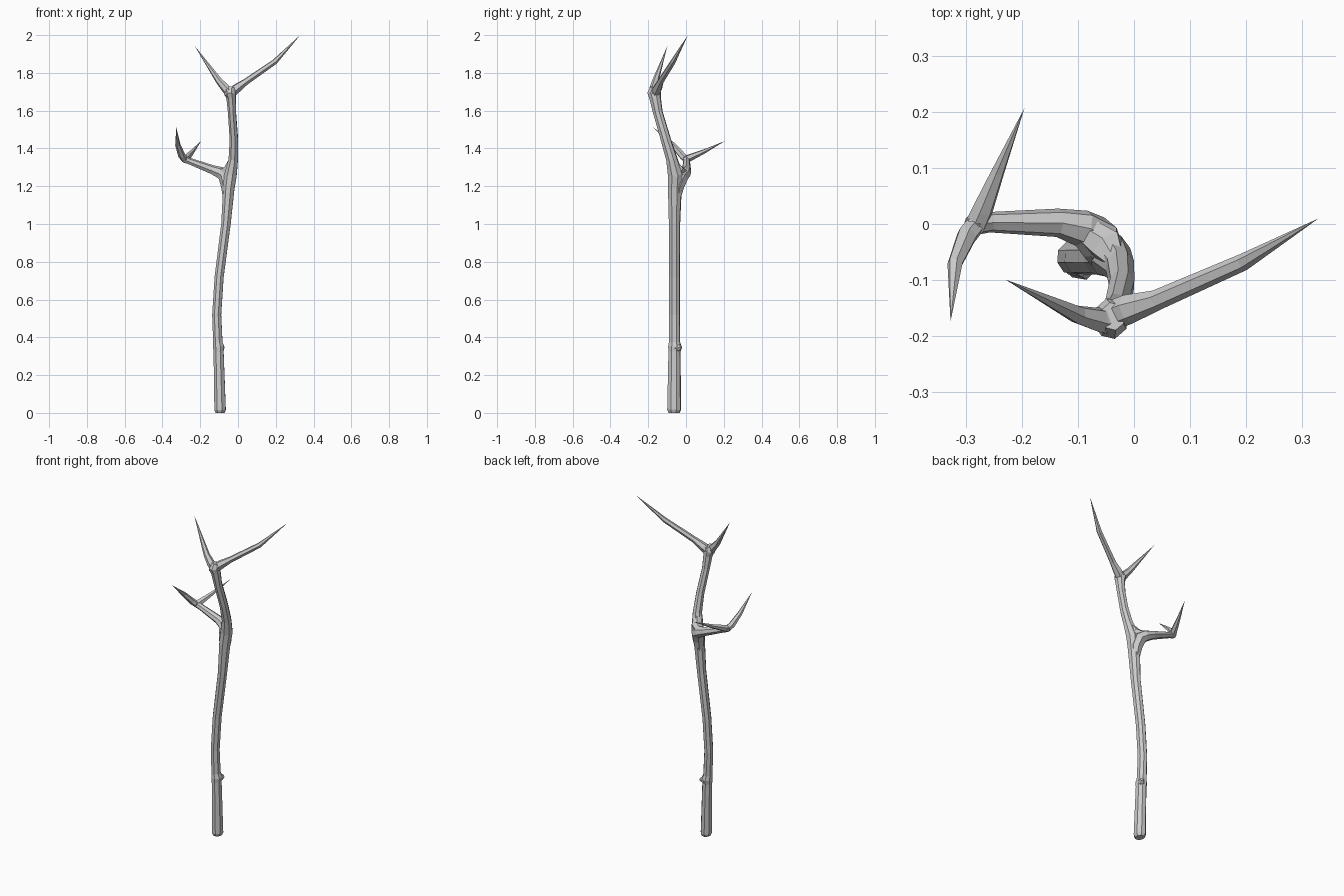
import bpy, bmesh, math, random
from mathutils import Vector

random.seed(4)


def limb(name, path, sides=7, twist=0.0, jitter=0.05, depth=1.0):
    """Faceted tube through (x, y, z, radius) points; radius 0 makes a spike tip."""
    pts = [Vector(p[:3]) for p in path]
    bm = bmesh.new()
    rings = []
    wobble = [1 + random.uniform(-jitter, jitter) for _ in range(sides)]
    u = None
    for i, p in enumerate(pts):
        t = (pts[min(i + 1, len(pts) - 1)] - pts[max(i - 1, 0)]).normalized()
        if u is None:
            u = Vector((1, 0, 0)) if abs(t.x) < 0.7 else Vector((0, 1, 0))
        u = (u - t * u.dot(t)).normalized()
        v = t.cross(u) * depth
        r = path[i][3]
        if r == 0:
            rings.append([bm.verts.new(p)])
            continue
        ring = []
        for k in range(sides):
            a = twist + 2 * math.pi * k / sides
            ring.append(bm.verts.new(p + (u * math.cos(a) + v * math.sin(a)) * r * wobble[k]))
        rings.append(ring)
    for a, b in zip(rings, rings[1:]):
        for k in range(sides):
            n = (k + 1) % sides
            if len(b) == 1:
                bm.faces.new((a[k], a[n], b[0]))
            else:
                bm.faces.new((a[k], a[n], b[n], b[k]))
    bm.faces.new(rings[0][::-1])
    if len(rings[-1]) > 1:
        bm.faces.new(rings[-1])
    bmesh.ops.recalc_face_normals(bm, faces=bm.faces)
    for v in bm.verts:                      # keep the foot on the ground
        v.co.z = max(v.co.z, 0)
    me = bpy.data.meshes.new(name)
    bm.to_mesh(me)
    bm.free()
    ob = bpy.data.objects.new(name, me)
    bpy.context.collection.objects.link(ob)
    return ob


# Main stem, rising and leaning back over to the front at the top
limb("trunk", [
    (-0.095, -0.062, 0.000, 0.026), (-0.095, -0.062, 0.016, 0.033),
    (-0.103, -0.060, 0.325, 0.029), (-0.103, -0.058, 0.350, 0.032),
    (-0.107, -0.060, 0.375, 0.027), (-0.113, -0.060, 0.520, 0.026),
    (-0.100, -0.060, 0.720, 0.026), (-0.064, -0.060, 1.000, 0.027),
    (-0.049, -0.058, 1.190, 0.033), (-0.040, -0.055, 1.260, 0.036),
    (-0.025, -0.075, 1.345, 0.027), (-0.022, -0.107, 1.450, 0.024),
    (-0.032, -0.148, 1.590, 0.023), (-0.036, -0.162, 1.665, 0.027),
    (-0.042, -0.168, 1.695, 0.032), (-0.038, -0.164, 1.724, 0.022)],
    sides=8, twist=0.3, depth=1.14)

# Small knot on the lower stem
limb("trunk_knot", [
    (-0.100, -0.055, 0.342, 0.028), (-0.086, -0.036, 0.347, 0.018),
    (-0.079, -0.026, 0.351, 0.009)], sides=6)

# Side branch to the left, ending in a fork
limb("side_branch", [
    (-0.052, -0.057, 1.120, 0.024), (-0.054, -0.045, 1.200, 0.035),
    (-0.064, -0.026, 1.254, 0.040), (-0.090, -0.008, 1.270, 0.033),
    (-0.135, 0.002, 1.287, 0.025), (-0.255, 0.003, 1.332, 0.018),
    (-0.285, 0.000, 1.345, 0.020), (-0.297, -0.002, 1.350, 0.012)], twist=0.4)

# Web closing the crotch between stem and side branch
limb("branch_web", [
    (-0.030, -0.068, 1.340, 0.018), (-0.045, -0.042, 1.285, 0.032),
    (-0.080, -0.015, 1.272, 0.026)], sides=6)

# Pointed twigs: side fork and top fork
twigs = {
    "side_twig_front": [
        (-0.280, 0.002, 1.340, 0.018), (-0.298, -0.020, 1.362, 0.019),
        (-0.319, -0.070, 1.420, 0.014), (-0.327, -0.174, 1.512, 0)],
    "side_twig_back": [
        (-0.284, -0.006, 1.340, 0.020), (-0.270, 0.025, 1.353, 0.019),
        (-0.243, 0.092, 1.382, 0.012), (-0.195, 0.207, 1.440, 0)],
    "top_spike_right": [
        (-0.050, -0.168, 1.680, 0.026), (-0.010, -0.152, 1.716, 0.026),
        (0.040, -0.136, 1.752, 0.018), (0.195, -0.068, 1.859, 0.015),
        (0.329, 0.010, 2.000, 0)],
    "top_spike_left": [
        (-0.025, -0.165, 1.680, 0.026), (-0.062, -0.172, 1.714, 0.024),
        (-0.100, -0.162, 1.757, 0.018), (-0.229, -0.099, 1.942, 0)],
}
for name, path in twigs.items():
    limb(name, path, sides=6, twist=0.25)

# Bark swelling on the front of the top fork
limb("fork_knot", [
    (-0.038, -0.158, 1.660, 0.016), (-0.050, -0.178, 1.692, 0.023),
    (-0.055, -0.184, 1.715, 0.012)], sides=6)
